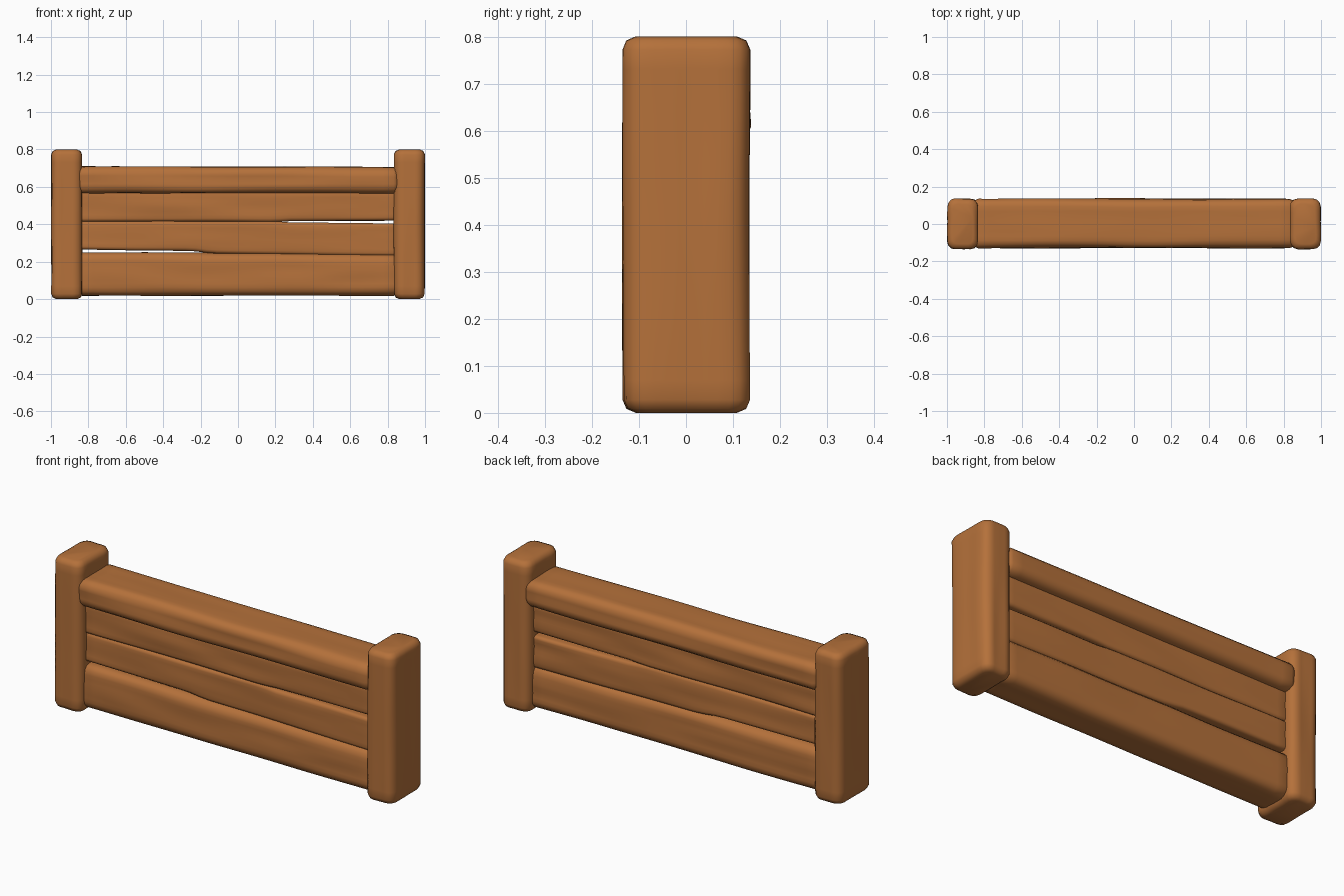
import bpy, bmesh, math
from mathutils import Vector, noise

if "Cube" in bpy.data.objects:
    bpy.data.objects.remove(bpy.data.objects["Cube"])

wood = bpy.data.materials.new("warm brown wood")
wood.diffuse_color = (0.46, 0.165, 0.043, 1)
wood.use_nodes = True
wood.node_tree.nodes["Principled BSDF"].inputs["Base Color"].default_value = wood.diffuse_color


def rounded_profile(a0, a1, b0, b1, r, side=7):
    """Rounded rectangle outline with subdivided sides."""
    corners = [(a1 - r, b1 - r, 0), (a0 + r, b1 - r, 90),
               (a0 + r, b0 + r, 180), (a1 - r, b0 + r, 270)]
    arcs = [[Vector((ca + r * math.cos(math.radians(s + d)),
                     cb + r * math.sin(math.radians(s + d)))) for d in (0, 30, 60, 90)]
            for ca, cb, s in corners]
    pts = []
    for i, arc in enumerate(arcs):
        pts += arc
        nxt = arcs[(i + 1) % 4][0]
        pts += [arc[-1].lerp(nxt, k / side) for k in range(1, side)]
    return pts


def timber(name, start, end, section, place, r, amp, seed, n=30):
    """Sweep a rounded section along its length, rippled with wood grain."""
    bm = bmesh.new()
    # positions along the length, with rounded ends
    e = min(r, .028)
    stations = [(start, e), (start + e * .3, e * .3), (start + e, 0)]
    stations += [(start + e + (end - start - 2 * e) * k / n, 0) for k in range(1, n)]
    stations += [(end - e, 0), (end - e * .3, e * .3), (end, e)]
    rings = []
    for t, inset in stations:
        a0, a1, b0, b1 = section(t)
        ring = []
        for p in rounded_profile(a0 + inset, a1 - inset, b0 + inset, b1 - inset, r - inset / 2):
            # long, narrow ripples follow the grain
            q = Vector((p.x * 13, p.y * 13, t * 2.2 + seed * 17.3))
            a = p.x + amp[0] * noise.noise(q)
            b = p.y + amp[1] * noise.noise(q + Vector((31, 7, 3)))
            ring.append(bm.verts.new(place(a, b, t)))
        rings.append(ring)
    m = len(rings[0])
    for r0, r1 in zip(rings, rings[1:]):
        for i in range(m):
            bm.faces.new((r0[i], r0[(i + 1) % m], r1[(i + 1) % m], r1[i]))
    bm.faces.new(rings[0])
    bm.faces.new(rings[-1])
    bmesh.ops.recalc_face_normals(bm, faces=bm.faces)
    me = bpy.data.meshes.new(name)
    bm.to_mesh(me)
    bm.free()
    me.materials.append(wood)
    ob = bpy.data.objects.new(name, me)
    bpy.context.collection.objects.link(ob)
    bpy.context.view_layer.objects.active = ob
    ob.select_set(True)
    bpy.ops.object.shade_smooth_by_angle(angle=math.radians(50))
    ob.select_set(False)


def edge(x, pts):
    """Height of a plank edge given as (x, z) points."""
    for (xa, za), (xb, zb) in zip(pts, pts[1:]):
        if x <= xb:
            return za + (zb - za) * (x - xa) / (xb - xa)
    return pts[-1][1]


# end posts
for name, side, seed in (("left_post", -1, 1), ("right_post", 1, 2)):
    x0, x1 = sorted((side * .998, side * .834))
    timber(name, 0, .8, lambda t, x0=x0, x1=x1: (x0, x1, -.134, .135),
           lambda a, b, t: (a, b, t), .042, (.004, .004), seed, 18)

# planks: front y, back y, corner radius, lower edge, upper edge
L, R = -.86, .86
planks = {
    "top_plank": (-.13, .135, .042, [(L, .566), (R, .566)], [(L, .71), (R, .705)]),
    "upper_middle_plank": (-.085, .085, .018, [(L, .415), (.2, .412), (.27, .418), (R, .42)],
                           [(L, .58), (R, .58)]),
    "lower_middle_plank": (-.082, .085, .018, [(L, .266), (-.24, .258), (-.14, .245), (R, .23)],
                           [(L, .417), (.2, .417), (.27, .409), (R, .403)]),
    "bottom_plank": (-.1, .095, .045, [(L, .018), (R, .018)],
                     [(L, .25), (-.24, .25), (-.14, .25), (R, .24)]),
}
for i, (name, (y0, y1, r, low, high)) in enumerate(planks.items()):
    timber(name, L, R,
           lambda t, y0=y0, y1=y1, low=low, high=high: (y0, y1, edge(t, low), edge(t, high)),
           lambda a, b, t: (t, a, b), r, (.007, .003), i + 5)
